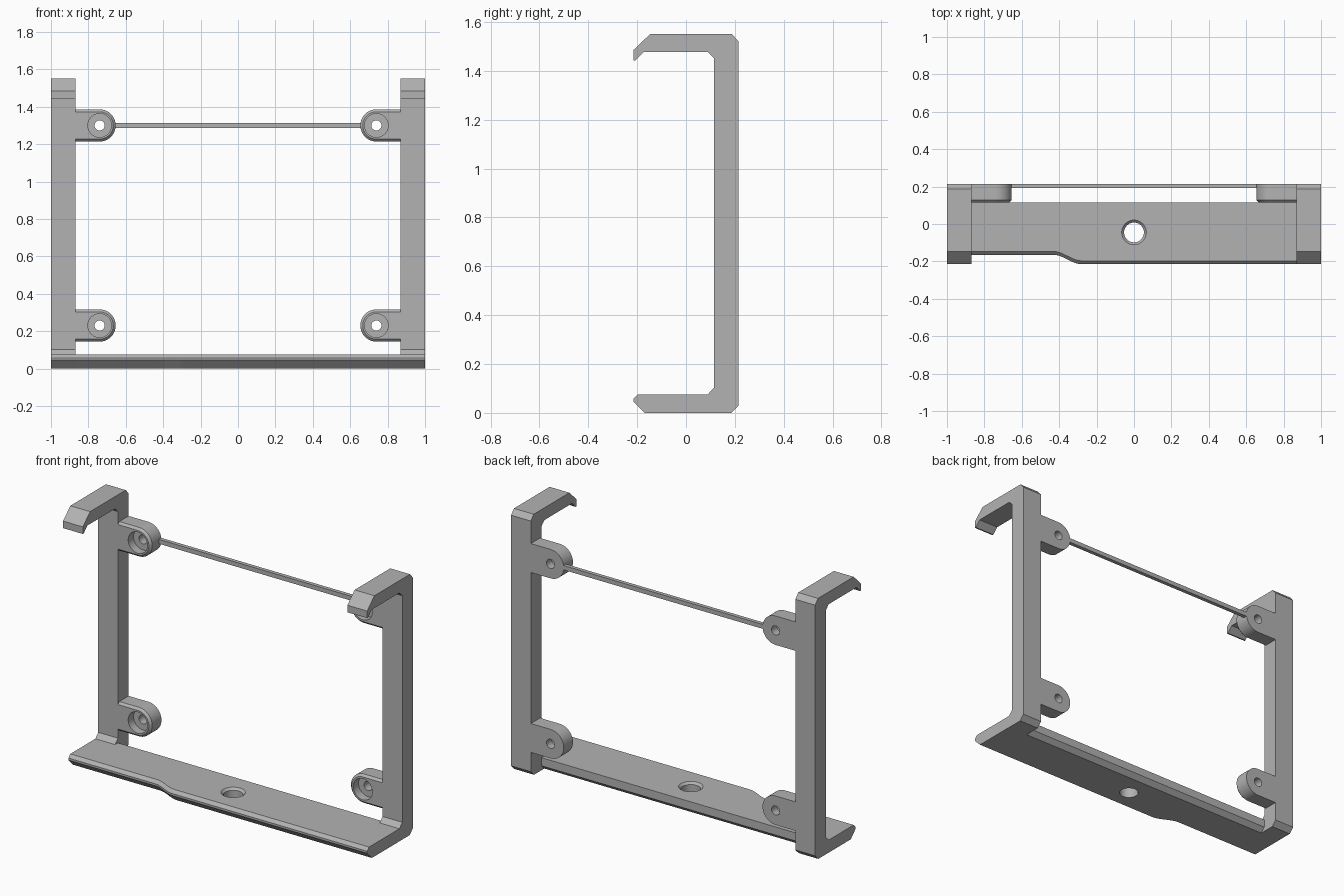
import bpy, bmesh, math

if "Cube" in bpy.data.objects:
    bpy.data.objects.remove(bpy.data.objects["Cube"], do_unlink=True)

GREY = (0.45, 0.45, 0.45, 1)
mat = bpy.data.materials.new("plain grey")
mat.use_nodes = True
mat.diffuse_color = GREY
mat.node_tree.nodes["Principled BSDF"].inputs["Base Color"].default_value = GREY

INNER, BACK, FACE = 0.87, 0.215, 0.115   # rail inner x, back plane y, rail front y
THICK = 0.075                            # shelf thickness


def loft(name, rings, caps=True):
    """Skin a series of equal-length closed rings."""
    bm = bmesh.new()
    rows = [[bm.verts.new(p) for p in ring] for ring in rings]
    n = len(rows[0])
    for a, b in zip(rows, rows[1:]):
        for i in range(n):
            j = (i + 1) % n
            bm.faces.new((a[i], a[j], b[j], b[i]))
    if caps:
        bm.faces.new(rows[0])
        bm.faces.new(rows[-1])
    bmesh.ops.recalc_face_normals(bm, faces=bm.faces)
    mesh = bpy.data.meshes.new(name)
    bm.to_mesh(mesh)
    bm.free()
    ob = bpy.data.objects.new(name, mesh)
    bpy.context.collection.objects.link(ob)
    mesh.materials.append(mat)
    return ob


def activate(ob):
    bpy.ops.object.select_all(action='DESELECT')
    ob.select_set(True)
    bpy.context.view_layer.objects.active = ob


def cut(ob, rings):
    """Subtract a lofted cutter, then discard it."""
    tool = loft("cutter", rings)
    tool.hide_render = True
    mod = ob.modifiers.new("cut", 'BOOLEAN')
    mod.operation, mod.solver, mod.object = 'DIFFERENCE', 'EXACT', tool
    activate(ob)
    bpy.ops.object.modifier_apply(modifier=mod.name)
    bpy.data.objects.remove(tool, do_unlink=True)


def smooth(ob):
    activate(ob)
    bpy.ops.object.shade_smooth_by_angle(angle=math.radians(30))


def circle(r, n=40):
    return [(r * math.cos(2 * math.pi * i / n), r * math.sin(2 * math.pi * i / n))
            for i in range(n)]


def lip(front):
    """Chamfered front edge of the shelf, top to bottom."""
    return [(front + 0.018, THICK), (front, 0.057), (front, 0.045), (front + 0.045, 0)]


# Side rails: one C-shaped profile with a hooked top
def rail(name, side, front):
    profile = lip(front) + [
        (0.185, 0), (BACK, 0.03), (BACK, 1.52), (0.188, 1.55),
        (-0.147, 1.55), (-0.215, 1.485), (-0.215, 1.443), (-0.207, 1.443),
        (-0.173, 1.477), (0.088, 1.477), (FACE, 1.45), (FACE, 0.103), (0.088, THICK)]
    loft(name, [[(side * x, y, z) for y, z in profile] for x in (INNER, 1)])


rail("left_rail", 1, -0.215)
rail("right_rail", -1, -0.165)


# Bottom shelf, its front edge stepping back on one side
def front_edge(x):
    t = min(max((x + 0.43) / 0.15, 0), 1)
    return -0.165 - 0.05 * t * t * (3 - 2 * t)


stations = [-INNER] + [-0.43 + 0.15 * i / 10 for i in range(11)] + [INNER]
shelf = loft("bottom_shelf", [
    [(x, y, z) for y, z in lip(front_edge(x)) + [(0.088, 0), (FACE, 0.027), (FACE, THICK)]]
    for x in stations])
# Mounting hole with a chamfered rim
cut(shelf, [[(x, y - 0.045, z) for x, y in circle(r)]
            for r, z in ((0.053, -0.1), (0.053, 0.062), (0.066, THICK), (0.066, 0.1))])
smooth(shelf)


# Screw lugs: rounded tabs with a recess and a through hole
def lug(name, side, cz):
    cx = 0.74

    def outline(r, y):
        arc = [math.pi / 2 + math.pi * i / 24 for i in range(25)]
        pts = [(cx + r * math.cos(a), cz + r * math.sin(a)) for a in arc]
        pts += [(INNER, cz - r), (INNER, cz + r)]
        return [(side * x, y, z) for x, z in pts]

    ob = loft(name, [outline(0.086, BACK), outline(0.086, 0.128), outline(0.073, FACE)])
    for r, depth in ((0.063, 0.165), (0.027, 0.3)):
        cut(ob, [[(side * cx + x, y, cz + z) for x, z in circle(r)] for y in (0, depth)])
    smooth(ob)


for side, label in ((1, "left"), (-1, "right")):
    lug("upper_" + label + "_lug", side, 1.30)
    lug("lower_" + label + "_lug", side, 0.23)

# Thin brace between the upper lugs
half = 0.013
brace = [(BACK, -half), (BACK, half), (0.192, half), (0.192, -half)]
loft("cross_brace", [[(x, y, 1.30 + z) for y, z in brace] for x in (-0.658, 0.658)])
